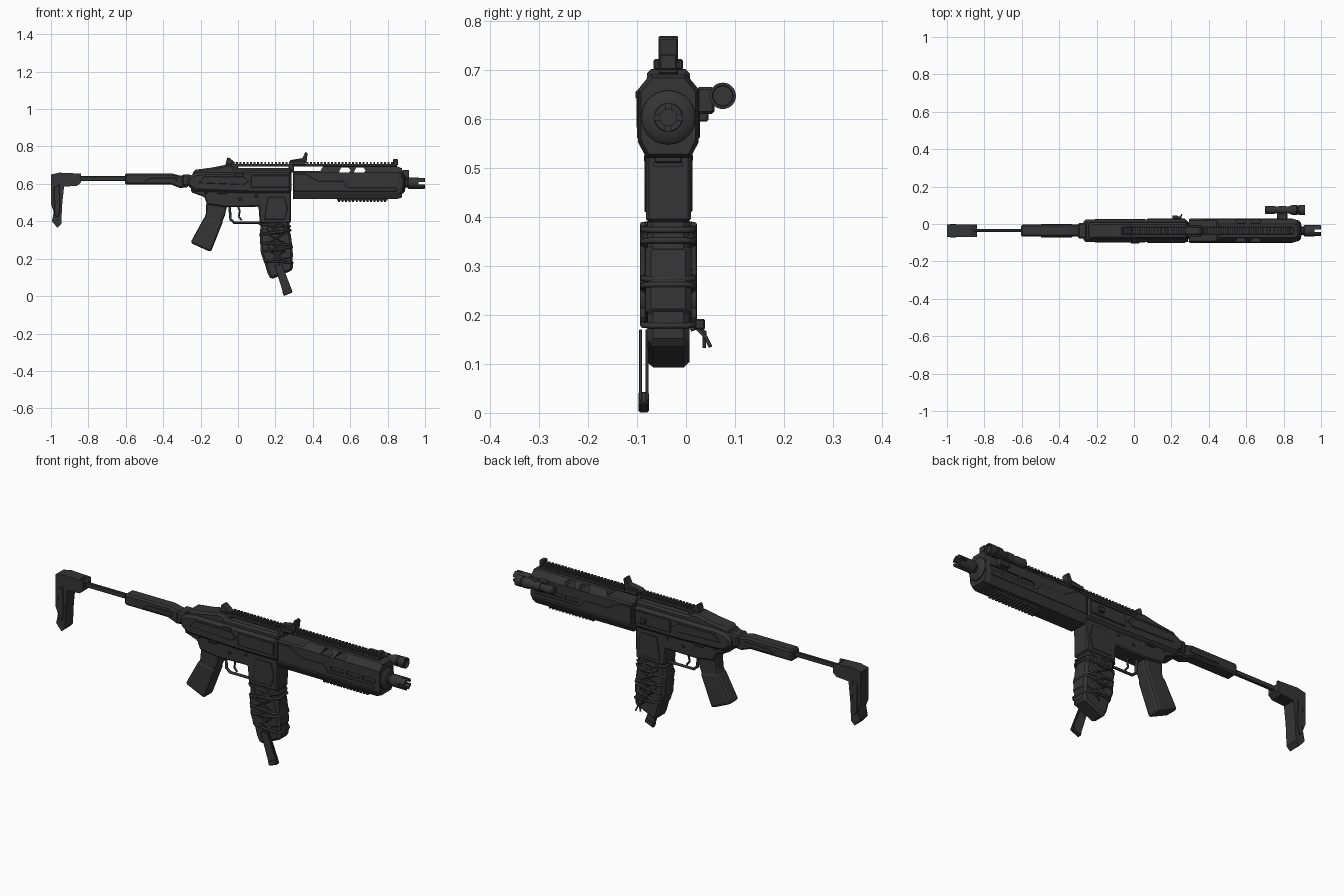
import bpy, bmesh, math

cube = bpy.data.objects.get("Cube")
if cube:
    bpy.data.objects.remove(cube, do_unlink=True)

CY, CZ = -0.036, 0.603          # bore axis

black = bpy.data.materials.new("matte charcoal")
black.use_nodes = True
TONE = (0.035, 0.035, 0.035, 1)
black.diffuse_color = TONE
bsdf = black.node_tree.nodes["Principled BSDF"]
bsdf.inputs["Base Color"].default_value = TONE
bsdf.inputs["Roughness"].default_value = 0.7


def activate(ob):
    bpy.ops.object.select_all(action='DESELECT')
    ob.select_set(True)
    bpy.context.view_layer.objects.active = ob


def finish(bm, name, bevel=0, segments=1, smooth=False):
    bmesh.ops.recalc_face_normals(bm, faces=bm.faces)
    me = bpy.data.meshes.new(name)
    bm.to_mesh(me)
    bm.free()
    me.materials.append(black)
    ob = bpy.data.objects.new(name, me)
    bpy.context.collection.objects.link(ob)
    if bevel:
        mod = ob.modifiers.new("edges", 'BEVEL')
        mod.width, mod.segments = bevel, segments
        mod.limit_method, mod.angle_limit = 'ANGLE', math.radians(40)
    if smooth:
        activate(ob)
        bpy.ops.object.shade_smooth_by_angle(angle=math.radians(35))
    return ob


def plate(name, pts, half, cy=CY, bevel=0.005, segments=1):
    """Side outline in x,z given thickness along y."""
    bm = bmesh.new()
    face = bm.faces.new([bm.verts.new((x, cy - half, z)) for x, z in pts])
    ext = bmesh.ops.extrude_face_region(bm, geom=[face])
    moved = [v for v in ext["geom"] if isinstance(v, bmesh.types.BMVert)]
    bmesh.ops.translate(bm, vec=(0, 2 * half, 0), verts=moved)
    return finish(bm, name, bevel, segments)


def box(name, x0, x1, z0, z1, half, cy=CY, bevel=0.003):
    return plate(name, [(x0, z0), (x1, z0), (x1, z1), (x0, z1)], half, cy, bevel)


def loft(name, section, stations, cy=CY, cz=CZ, smooth=False):
    """Skin a y,z section along x; stations are (x, scale)."""
    bm = bmesh.new()
    rings = [[bm.verts.new((x, cy + s * y, cz + s * z)) for y, z in section] for x, s in stations]
    n = len(section)
    for a, b in zip(rings, rings[1:]):
        for i in range(n):
            bm.faces.new((a[i], a[(i + 1) % n], b[(i + 1) % n], b[i]))
    bm.faces.new(rings[0])
    bm.faces.new(rings[-1])
    return finish(bm, name, smooth=smooth)


def turned(name, stations, cy=CY, cz=CZ, n=28):
    circle = [(math.cos(i * math.tau / n), math.sin(i * math.tau / n)) for i in range(n)]
    return loft(name, circle, stations, cy, cz, True)


def cord(name, pts, r, cyclic=False):
    cu = bpy.data.curves.new(name, 'CURVE')
    cu.dimensions, cu.bevel_depth, cu.bevel_resolution = '3D', r, 2
    cu.use_fill_caps = True
    sp = cu.splines.new('POLY')
    sp.points.add(len(pts) - 1)
    for p, (x, y, z) in zip(sp.points, pts):
        p.co = (x, y, z, 1)
    sp.use_cyclic_u = cyclic
    cu.materials.append(black)
    ob = bpy.data.objects.new(name, cu)
    bpy.context.collection.objects.link(ob)
    activate(ob)
    bpy.ops.object.convert(target='MESH')


def cut(ob, cutter):
    mod = ob.modifiers.new("cut", 'BOOLEAN')
    mod.operation, mod.object, mod.solver = 'DIFFERENCE', cutter, 'EXACT'
    activate(ob)
    bpy.ops.object.modifier_apply(modifier=mod.name)
    bpy.data.objects.remove(cutter, do_unlink=True)


def teeth(name, x0, x1, count, half, z0, z1):
    step = (x1 - x0) / count
    ob = box(name, x0, x0 + step * 0.55, z0, z1, half, bevel=0)
    mod = ob.modifiers.new("repeat", 'ARRAY')
    mod.count, mod.use_relative_offset, mod.use_constant_offset = count, False, True
    mod.constant_offset_displace = (step, 0, 0)


# Folding stock
butt = plate("stock_butt", [(-1, .65), (-.955, .66), (-.84, .655), (-.84, .607), (-.86, .59), (-.93, .585),
             (-.94, .49), (-.945, .385), (-.965, .365), (-.995, .4), (-.985, .45), (-1, .49)], .033, bevel=0)
cut(butt, box("notch", -.868, -.8, .64, .7, .021, bevel=0))
plate("butt_side_panel", [(-.985, .58), (-.955, .6), (-.95, .48), (-.96, .42), (-.98, .43)], .036, bevel=.003)
box("stock_rod", -.86, -.59, .616, .641, .008)
plate("stock_tube", [(-.605, .597), (-.605, .655), (-.35, .655), (-.31, .645), (-.265, .64), (-.265, .582),
      (-.31, .578), (-.36, .597)], .032, bevel=.008)
plate("stock_tube_rib", [(-.5, .612), (-.47, .632), (-.33, .632), (-.33, .612)], .036, bevel=.002)
box("stock_hinge", -.3, -.25, .59, .65, .042, bevel=.008)

# Receiver
plate("upper_receiver", [(-.27, .59), (-.27, .635), (-.235, .655), (-.18, .662), (.287, .662), (.287, .55),
      (.06, .55), (-.23, .56)], .06, bevel=.013)
plate("receiver_crown", [(-.25, .63), (-.235, .675), (-.14, .687), (-.065, .702), (-.03, .7), (-.02, .684),
      (.287, .684), (.287, .63)], .044, bevel=.01)
plate("lower_receiver", [(-.25, .59), (-.25, .555), (-.18, .53), (-.165, .49), (-.06, .475), (.11, .478),
      (.116, .39), (.282, .39), (.285, .58)], .046, bevel=.006)
for side, label in ((-1, "right"), (1, "left")):
    cy = CY + side * .06
    box(label + "_bolt_cover", .07, .275, .58, .645, .005, cy)
    plate(label + "_receiver_bulge", [(-.21, .605), (-.18, .64), (.03, .64), (.06, .615), (.03, .595)], .004, cy, .002)
    plate(label + "_magwell_panel", [(.14, .41), (.25, .41), (.265, .47), (.25, .53), (.16, .53)], .004, CY + side * .045, .002)
    box(label + "_selector", -.11, -.06, .545, .558, .006, CY + side * .048)
    for i, (x, z) in enumerate(((-.17, .555), (.01, .52), (.1, .535))):
        box(f"{label}_pin_{i}", x - .008, x + .008, z - .008, z + .008, .004, CY + side * .046)
box("left_charging_handle", .205, .235, .595, .62, .014, .032)
box("right_catch", -.02, .03, .64, .658, .005, CY - .062)

# Grip and trigger
plate("grip", [(-.168, .53), (-.055, .5), (-.07, .43), (-.1, .36), (-.2, .36), (-.172, .44)], .035, bevel=.014, segments=2)
plate("grip_sleeve", [(-.178, .425), (-.078, .405), (-.145, .235), (-.255, .285)], .039, bevel=.014, segments=2)
cord("trigger_guard", [(-.045, CY, .48), (-.04, CY, .41), (-.02, CY, .393), (.12, CY, .393)], .007)
cord("trigger", [(-.005, CY, .49), (.01, CY, .455), (.004, CY, .425), (.02, CY, .405)], .005)

# Handguard
half = [(.045, -.083), (.062, -.05), (.062, .057), (.036, .089)]
octagon = half + [(-y, z) for y, z in reversed(half)]
guard = loft("handguard", octagon, [(.293, 1), (.855, 1), (.877, .9)])
cut(guard, plate("top_step", [(.28, .668), (.44, .668), (.47, .72), (.28, .72)], .1, bevel=0))
for x in (.54, .62):
    cut(guard, plate("window", [(x, .662), (x + .055, .662), (x + .063, .672), (x + .05, .687), (x + .012, .687)], .1, bevel=0))
for side in (-1, 1):
    for x in (.6, .69, .78):
        cut(guard, box("slot", x, x + .075, .592, .612, .01, CY + side * .064, 0))
plate("handguard_side_panel", [(.297, .56), (.297, .653), (.36, .653), (.43, .615), (.56, .615), (.59, .58),
      (.85, .58), (.85, .56)], .0645, bevel=.002)
box("lower_rail", .53, .8, .51, .525, .028)
teeth("lower_rail_teeth", .535, .8, 14, .03, .502, .512)

# Top rail and sights
box("top_rail", -.06, .85, .692, .707, .02)
box("rail_rear_foot", -.05, .0, .67, .7, .02)
box("rail_middle_foot", .27, .3, .66, .7, .02)
teeth("top_rail_teeth", -.01, .855, 46, .023, .704, .716)
plate("rear_sight", [(-.068, .7), (-.057, .742), (-.045, .738), (-.01, .71)], .02, bevel=.003)
plate("folding_sight", [(.27, .712), (.28, .727), (.345, .738), (.36, .771), (.372, .765), (.366, .712)], .02, bevel=.003)
box("sight_clamp", .285, .36, .7, .722, .03)
box("front_stop", .83, .855, .7, .732, .018)

# Barrel and muzzle
turned("front_cap", [(.86, .056), (.882, .055), (.893, .042), (.895, .024)])
turned("barrel", [(.87, .022), (.96, .022)])
muzzle = turned("muzzle_device", [(.905, .024), (.912, .03), (.998, .03), (1, .028), (1, .017), (.94, .017)])
for h, z in ((.05, .006), (.006, .05)):
    cut(muzzle, box("slot", .965, 1.02, CZ - z, CZ + z, h, bevel=0))

# Side light
turned("light", [(.70, .017), (.705, .021), (.75, .021), (.757, .018), (.825, .018), (.845, .026),
       (.87, .027), (.873, .024), (.88, .024), (.883, .027), (.914, .027), (.914, .021), (.904, .02)], .075, .647)
turned("light_clamp", [(.775, .022), (.812, .022)], .075, .647)
plate("light_mount", [(.765, .61), (.82, .61), (.82, .665), (.765, .665)], .018, .04)

# Magazine with cord wrapping
plate("magazine", [(.12, .42), (.118, .3), (.13, .22), (.157, .125), (.175, .088), (.295, .14), (.287, .25),
      (.272, .42)], .043, bevel=.012)
plate("magazine_sleeve", [(.115, .34), (.122, .23), (.145, .165), (.295, .2), (.29, .27), (.28, .345)], .047, bevel=.012)


def mag_x(z):
    """Back and front edge of the magazine at a height."""
    t = (.4 - z) / .28
    return .116 + .045 * t * t, .277 + .02 * t


LEVELS = (.385, .33, .285, .24, .19)
for i, z in enumerate(LEVELS):
    a, b = mag_x(z)
    tilt = .022 if i % 2 else -.012
    w, c = .052, .016
    ring = []
    for x, y in ((a, w - c), (a + c, w), (b - c, w), (b, w - c), (b, c - w), (b - c, -w), (a + c, -w), (a, c - w)):
        ring.append((x, CY + y, z + tilt * (x - a) / (b - a)))
    cord(f"wrap_loop_{i}", ring, .006, True)
for side, label in ((-1, "right"), (1, "left")):
    zigzag = []
    for i, z in enumerate(LEVELS):
        a, b = mag_x(z)
        zigzag.append((a + .04 if i % 2 else b - .04, CY + side * .052, z))
    cord(label + "_cross_cord", zigzag, .006)
    cord(label + "_cross_cord_back", [(sum(mag_x(z)) - x, y, z) for x, y, z in zigzag], .006)
    for i, z in enumerate((.36, .265)):
        m = sum(mag_x(z)) / 2
        plate(f"{label}_wrap_pad_{i}", [(m - .05, z), (m - .02, z + .03), (m + .03, z + .03), (m + .055, z),
              (m + .03, z - .03), (m - .02, z - .03)], .006, CY + side * .046, .004)

# Pull tab and loose cord ends
for i, cy in enumerate((-.093, -.08)):
    plate(f"pull_tab_{i}", [(.195, .165), (.235, .17), (.291, .025), (.245, .006)], .003, cy, .001)
plate("pull_tab_end", [(.237, .025), (.282, .044), (.291, .019), (.244, 0)], .0105, -.0865, .003)
cord("loose_cord_a", [(.24, .01, .2), (.25, .025, .17), (.25, .04, .155), (.255, .05, .135)], .004)
cord("loose_cord_b", [(.23, .01, .17), (.235, .025, .175), (.24, .038, .165), (.235, .037, .133)], .004)
box("cord_toggle", .225, .255, .17, .192, .011, .028)
